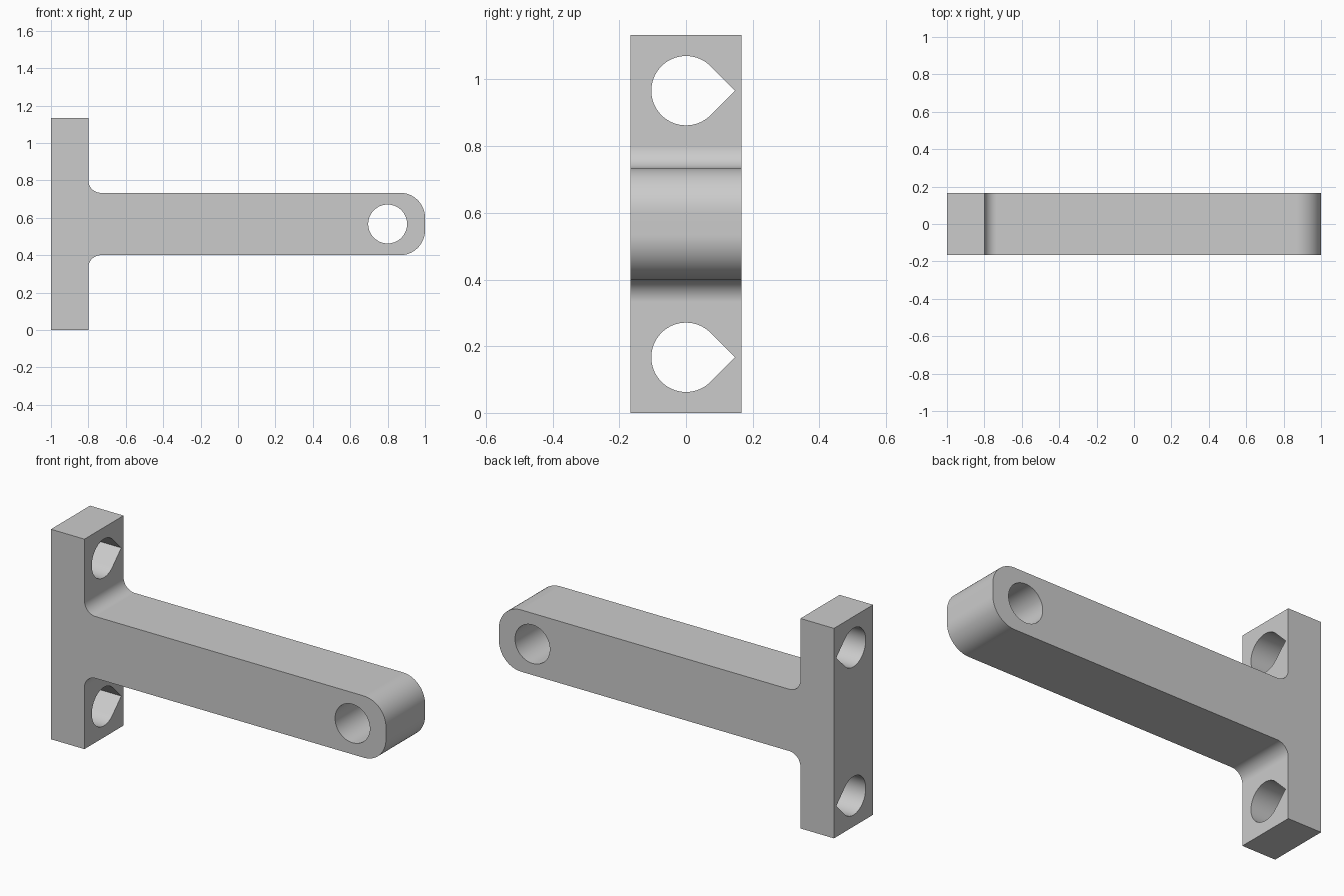
import bpy, bmesh
from math import sin, cos, radians, sqrt
from mathutils import Vector

cube = bpy.data.objects.get("Cube")
if cube:
    bpy.data.objects.remove(cube, do_unlink=True)

DEPTH = 1 / 3            # thickness in y
HEIGHT = 1.133           # mounting plate height
MID = HEIGHT / 2         # arm centre line
HALF = DEPTH / 2         # half the arm height
PLATE_X = -0.8           # inner face of the plate
FILLET, NOSE, HOLE = 0.067, 0.133, 0.104

grey = bpy.data.materials.new("light_grey")
grey.use_nodes = True
colour = (0.6, 0.6, 0.6, 1)
grey.diffuse_color = colour
grey.node_tree.nodes["Principled BSDF"].inputs["Base Color"].default_value = colour


def arc(cx, cy, r, start, end, steps=16):
    angles = [radians(start + (end - start) * i / steps) for i in range(steps + 1)]
    return [(cx + r * cos(a), cy + r * sin(a)) for a in angles]


def prism(name, points, place, sweep):
    """Extrude a 2D outline, placed in space by a function, along a vector."""
    bm = bmesh.new()
    face = bm.faces.new([bm.verts.new(place(u, v)) for u, v in points])
    ext = bmesh.ops.extrude_face_region(bm, geom=[face])
    moved = [g for g in ext["geom"] if isinstance(g, bmesh.types.BMVert)]
    bmesh.ops.translate(bm, verts=moved, vec=Vector(sweep))
    bmesh.ops.recalc_face_normals(bm, faces=bm.faces)
    mesh = bpy.data.meshes.new(name)
    bm.to_mesh(mesh)
    bm.free()
    mesh.materials.append(grey)
    obj = bpy.data.objects.new(name, mesh)
    bpy.context.collection.objects.link(obj)
    return obj


# T-shaped outline: lower half, then the same points mirrored about the arm
lower = [(-1, 0), (PLATE_X, 0)]
lower += arc(PLATE_X + FILLET, MID - HALF - FILLET, FILLET, 180, 90)
lower += arc(1 - NOSE, MID - HALF + NOSE, NOSE, -90, 0)
upper = [(x, HEIGHT - z) for x, z in reversed(lower)]
bracket = prism("bracket", lower + upper,
                lambda x, z: (x, -DEPTH / 2, z), (0, DEPTH, 0))

# Cutters: round pivot hole and two teardrop mounting holes
cutters = [prism("pivot_hole_cutter", arc(0.8, MID, HOLE, 0, 360, 64)[:-1],
                 lambda x, z: (x, -DEPTH, z), (0, 2 * DEPTH, 0))]
for z in (HALF, HEIGHT - HALF):
    teardrop = arc(0, z, HOLE, 45, 315, 48) + [(HOLE * sqrt(2), z)]
    cutters.append(prism("mounting_hole_cutter", teardrop,
                         lambda y, h: (-1.1, y, h), (0.4, 0, 0)))

bpy.ops.object.select_all(action='DESELECT')
bpy.context.view_layer.objects.active = bracket
bracket.select_set(True)
for cutter in cutters:
    cutter.hide_render = True
    mod = bracket.modifiers.new("hole", 'BOOLEAN')
    mod.operation = 'DIFFERENCE'
    mod.solver = 'EXACT'
    mod.object = cutter
    bpy.ops.object.modifier_apply(modifier=mod.name)
    bpy.data.objects.remove(cutter, do_unlink=True)

# Smooth rounded surfaces, crisp edges, flat large faces
bpy.ops.object.shade_smooth_by_angle(angle=radians(30))
weighted = bracket.modifiers.new("flat_face_normals", 'WEIGHTED_NORMAL')
weighted.keep_sharp = True
